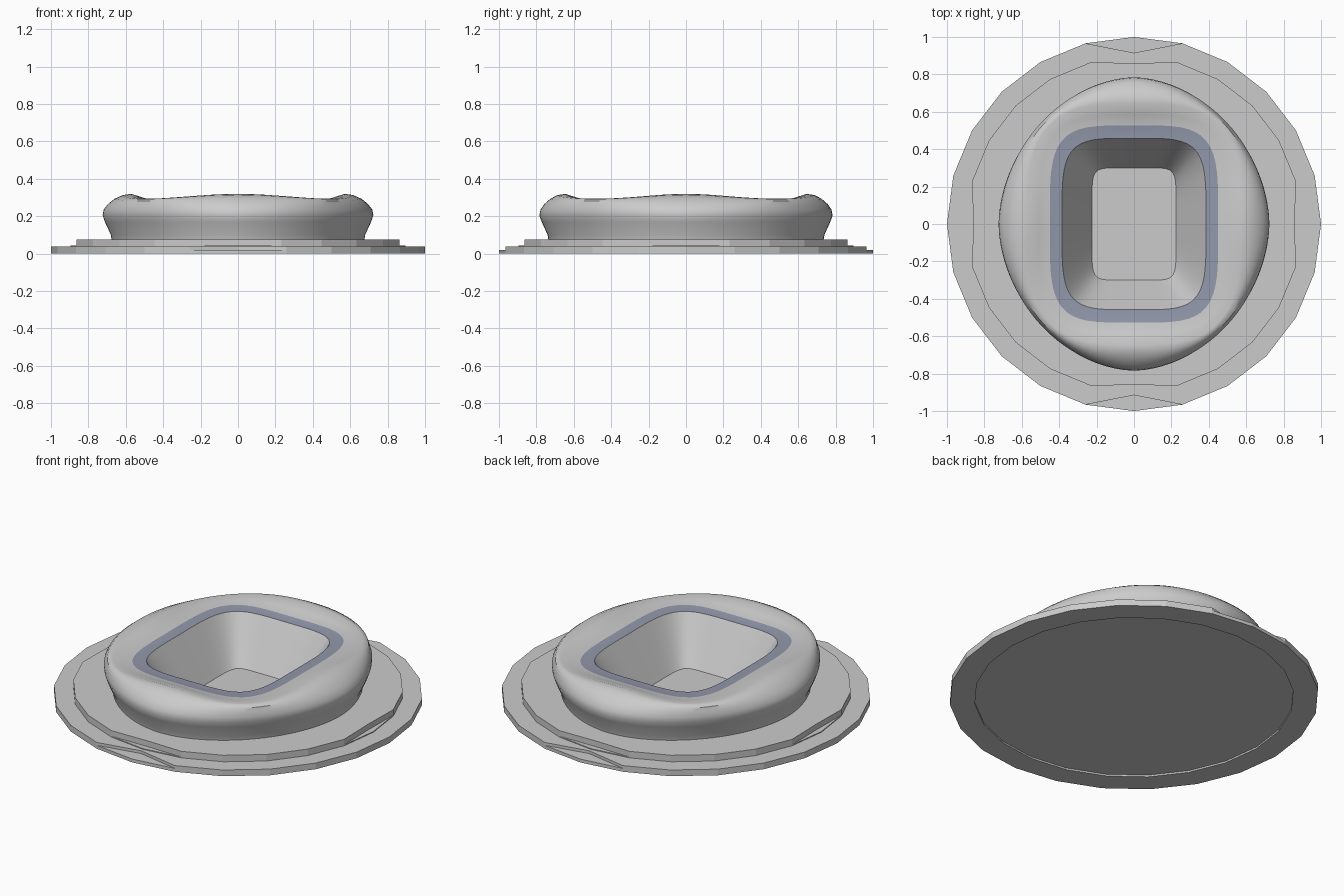
import bpy, bmesh, math

cube = bpy.data.objects.get("Cube")
if cube:
    bpy.data.objects.remove(cube, do_unlink=True)


def material(name, rgb):
    m = bpy.data.materials.new(name)
    m.use_nodes = True
    m.diffuse_color = (*rgb, 1)
    m.node_tree.nodes["Principled BSDF"].inputs["Base Color"].default_value = (*rgb, 1)
    return m


GREY = material("light grey", (0.6, 0.6, 0.6))
BLUE = material("muted blue", (0.29, 0.315, 0.41))


def loft(name, rings, mats, cap_start=False, cap_end=False, painted=()):
    """Skin a list of closed rings; painted lists the bands using the second material."""
    bm = bmesh.new()
    loops = [[bm.verts.new(p) for p in ring] for ring in rings]
    for k, (lo, hi) in enumerate(zip(loops, loops[1:])):
        n = len(lo)
        for i in range(n):
            j = (i + 1) % n
            f = bm.faces.new((lo[i], lo[j], hi[j], hi[i]))
            f.material_index = 1 if k in painted else 0
    if cap_start:
        bm.faces.new(loops[0][::-1])
    if cap_end:
        bm.faces.new(loops[-1])
    bmesh.ops.remove_doubles(bm, verts=bm.verts, dist=1e-5)
    me = bpy.data.meshes.new(name)
    bm.to_mesh(me)
    bm.free()
    for m in mats:
        me.materials.append(m)
    ob = bpy.data.objects.new(name, me)
    bpy.context.collection.objects.link(ob)
    return ob


def polygon(r, z, rx=None, ry=None, sides=24):
    """Regular ring whose vertices on the x and y axes may be pulled in."""
    pts = []
    for i in range(sides):
        a = math.tau * i / sides
        q = r
        if i % (sides // 2) == 0:
            q = rx or r
        elif i % (sides // 4) == 0:
            q = ry or r
        pts.append((q * math.cos(a), q * math.sin(a), z))
    return pts


def squircle(a, b, n, z, drop=0.0, sides=96):
    """Superellipse ring that sinks by drop on the diagonals."""
    pts = []
    for i in range(sides):
        t = math.tau * i / sides
        c, s = math.cos(t), math.sin(t)
        r = (abs(c / a) ** n + abs(s / b) ** n) ** (-1 / n)
        pts.append((r * c, r * s, z - drop * math.sin(2 * t) ** 2))
    return pts


# Stepped plinth: hollow underside, notched front and back edges
loft("plinth", [
    polygon(0.865, 0.01), polygon(0.865, 0), polygon(1, 0), polygon(1, 0.02),
    polygon(1, 0.02, ry=0.915), polygon(1, 0.037, ry=0.915),
    polygon(0.895, 0.037), polygon(0.895, 0.042),
    polygon(0.895, 0.042, rx=0.86, ry=0.86), polygon(0.895, 0.076, rx=0.86, ry=0.86),
    polygon(0.6, 0.076)], [GREY], cap_start=True)

# Bowl: flared wall, rounded rim, painted ring, sloping stands, floor
bowl = loft("bowl", [
    squircle(0.675, 0.735, 1.85, 0.07),
    squircle(0.68, 0.74, 1.85, 0.1),
    squircle(0.712, 0.772, 1.85, 0.17),
    squircle(0.724, 0.784, 1.85, 0.205),
    squircle(0.718, 0.778, 1.9, 0.235, 0.002),
    squircle(0.695, 0.757, 2.0, 0.265, 0.006),
    squircle(0.66, 0.725, 2.25, 0.293, 0.013),
    squircle(0.615, 0.687, 2.6, 0.313, 0.022),
    squircle(0.57, 0.645, 3.2, 0.319, 0.026),
    squircle(0.51, 0.585, 3.7, 0.3, 0.012),
    squircle(0.45, 0.527, 4.3, 0.283),
    squircle(0.385, 0.458, 4.5, 0.28),
    squircle(0.225, 0.3, 8, 0.018)], [GREY, BLUE], cap_end=True, painted=(10,))

bpy.ops.object.select_all(action="DESELECT")
bowl.select_set(True)
bpy.context.view_layer.objects.active = bowl
bpy.ops.object.shade_smooth_by_angle(angle=math.radians(35))
